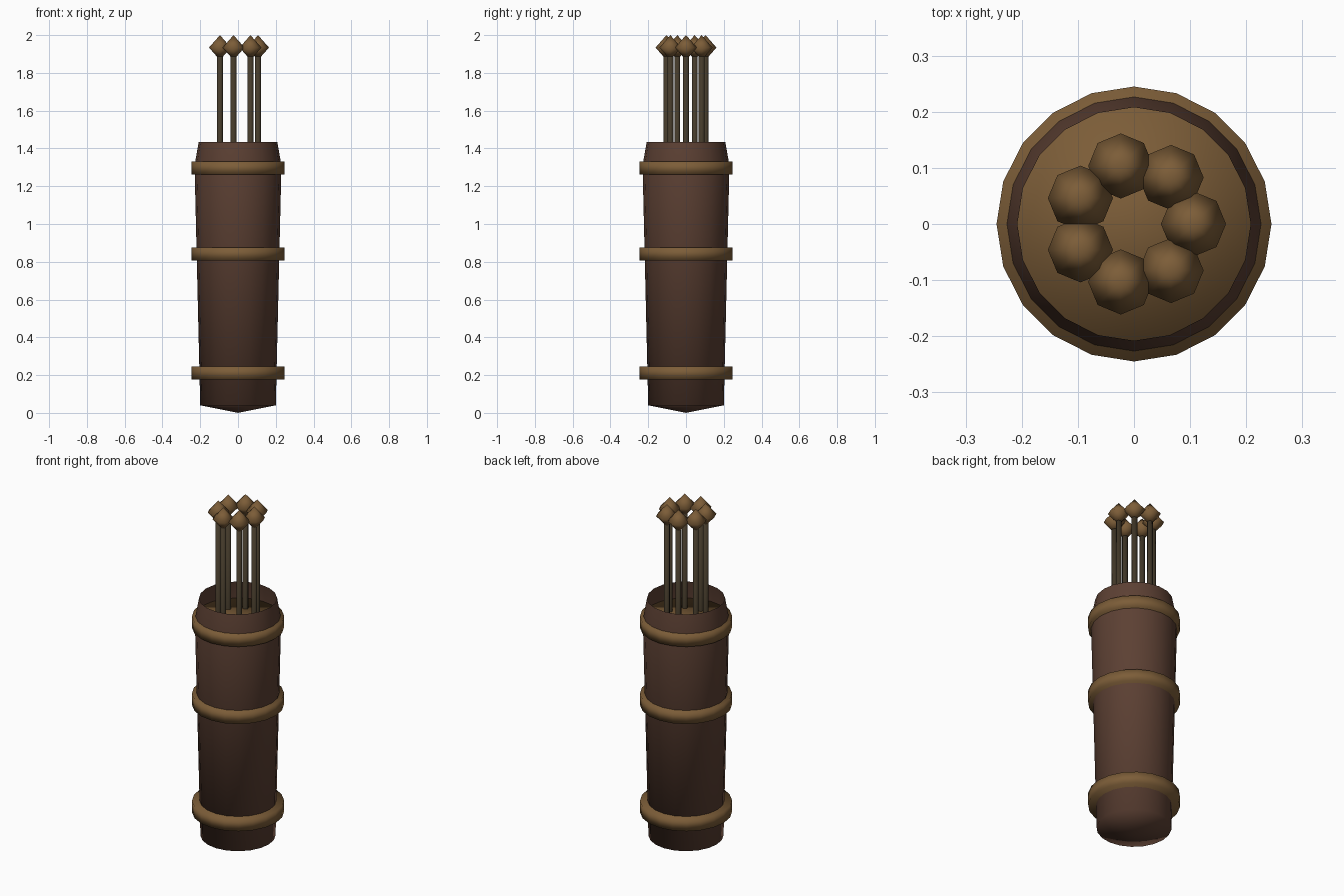
import bpy
import bmesh
from math import cos, sin, tau

cube = bpy.data.objects.get("Cube")
if cube:
    bpy.data.objects.remove(cube, do_unlink=True)


def make_material(name, srgb):
    color = [(c / 255 / 12.92 if c < 11 else ((c / 255 + 0.055) / 1.055) ** 2.4) for c in srgb] + [1.0]
    mat = bpy.data.materials.new(name)
    mat.use_nodes = True
    mat.diffuse_color = color
    bsdf = next(n for n in mat.node_tree.nodes if n.type == 'BSDF_PRINCIPLED')
    bsdf.inputs["Base Color"].default_value = color
    return mat


leather = make_material("brown leather", (92, 64, 51))
brass = make_material("aged brass", (124, 93, 56))
wood = make_material("dark wood", (68, 58, 42))


def lathe(name, profile, sides, mat, center=(0, 0)):
    """Revolve (radius, height) points around z; a zero radius closes to a point."""
    bm = bmesh.new()
    rings = []
    for r, z in profile:
        count = sides if r > 0 else 1
        rings.append([bm.verts.new((center[0] + r * cos(tau * i / sides),
                                    center[1] + r * sin(tau * i / sides), z))
                      for i in range(count)])
    for low, high in zip(rings, rings[1:]):
        for i in range(sides):
            j = (i + 1) % sides
            if len(low) == 1:
                bm.faces.new((low[0], high[j], high[i]))
            elif len(high) == 1:
                bm.faces.new((low[i], low[j], high[0]))
            else:
                bm.faces.new((low[i], low[j], high[j], high[i]))
    # Flat caps stay as single polygons
    return finish(name, bm, mat)


def finish(name, bm, mat):
    mesh = bpy.data.meshes.new(name)
    bm.to_mesh(mesh)
    bm.free()
    mesh.materials.append(mat)
    for face in mesh.polygons:
        face.use_smooth = True
    obj = bpy.data.objects.new(name, mesh)
    bpy.context.collection.objects.link(obj)
    return obj


def cylinder(name, radius, bottom, top, sides, mat, center=(0, 0)):
    bm = bmesh.new()
    bmesh.ops.create_cone(bm, cap_ends=True, segments=sides, radius1=radius,
                          radius2=radius, depth=top - bottom)
    # Put a corner on the x axis
    for v in bm.verts:
        v.co.x += center[0]
        v.co.y += center[1]
        v.co.z += (top + bottom) / 2
    return finish(name, bm, mat)


# Open tapered quiver with a shallow pointed base
lathe("quiver_body", [(0, 0), (0.2, 0.04), (0.23, 1.31), (0.208, 1.435)], 20, leather)

# Solid bands; the upper one also closes the mouth
for label, z in (("lower", 0.178), ("middle", 0.808), ("upper", 1.262)):
    cylinder(label + "_band", 0.245, z, z + 0.068, 20, brass)

# Ring of arrows
for i in range(7):
    spot = (0.106 * cos(tau * i / 7), 0.106 * sin(tau * i / 7))
    cylinder(f"arrow_shaft_{i + 1}", 0.0155, 0.6, 1.93, 8, wood, spot)
    lathe(f"arrow_head_{i + 1}", [(0, 1.868), (0.058, 1.934), (0, 2.0)], 8, brass, spot)
